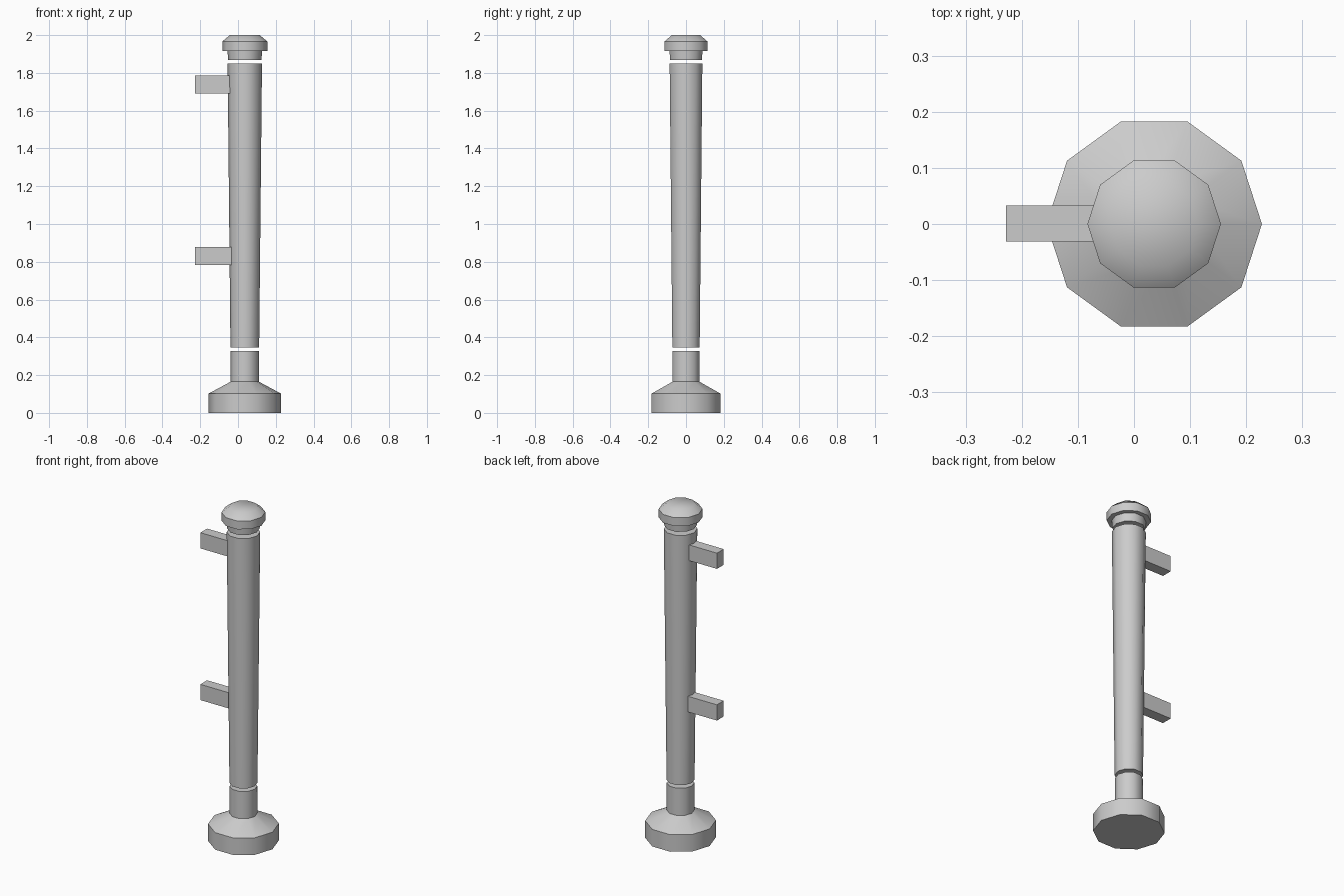
import bpy, bmesh, math

if "Cube" in bpy.data.objects:
    bpy.data.objects.remove(bpy.data.objects["Cube"])

SIDES = 10
POST_X = 0.036


def finish(name, bm):
    bmesh.ops.recalc_face_normals(bm, faces=bm.faces)
    mesh = bpy.data.meshes.new(name)
    bm.to_mesh(mesh)
    bm.free()
    obj = bpy.data.objects.new(name, mesh)
    bpy.context.collection.objects.link(obj)
    return obj


def turned(name, profile):
    """Ten-sided turned part from (radius, z) pairs, closed at both ends."""
    bm = bmesh.new()
    rings = []
    for r, z in profile:
        rings.append([bm.verts.new((POST_X + r * math.cos(math.tau * i / SIDES),
                                    r * math.sin(math.tau * i / SIDES), z))
                      for i in range(SIDES)])
    for a, b in zip(rings, rings[1:]):
        for i in range(SIDES):
            j = (i + 1) % SIDES
            bm.faces.new((a[i], a[j], b[j], b[i]))
    bm.faces.new(rings[0])
    bm.faces.new(rings[-1])
    obj = finish(name, bm)
    bpy.ops.object.select_all(action='DESELECT')
    obj.select_set(True)
    bpy.context.view_layer.objects.active = obj
    bpy.ops.object.shade_smooth_by_angle(angle=math.radians(45))
    return obj


def box(name, lo, hi):
    bm = bmesh.new()
    bmesh.ops.create_cube(bm, size=1)
    for v in bm.verts:
        v.co = [(l + h) / 2 + c * (h - l) for l, h, c in zip(lo, hi, v.co)]
    return finish(name, bm)


# Foot with chamfered shoulder and short neck
turned("base", [(0.192, 0), (0.192, 0.102), (0.075, 0.165), (0.075, 0.328)])
# Slightly flared shaft, separated from base and cap by narrow gaps
turned("shaft", [(0.076, 0.347), (0.091, 1.849)])
# Cap with collar and rounded top
turned("cap", [(0.088, 1.869), (0.092, 1.917), (0.119, 1.917),
               (0.119, 1.967), (0.079, 2.0)])
# Two stub rails on the left side
for name, z in (("lower_rail_stub", 0.83), ("upper_rail_stub", 1.738)):
    box(name, (-0.228, -0.031, z - 0.047), (-0.035, 0.033, z + 0.047))
